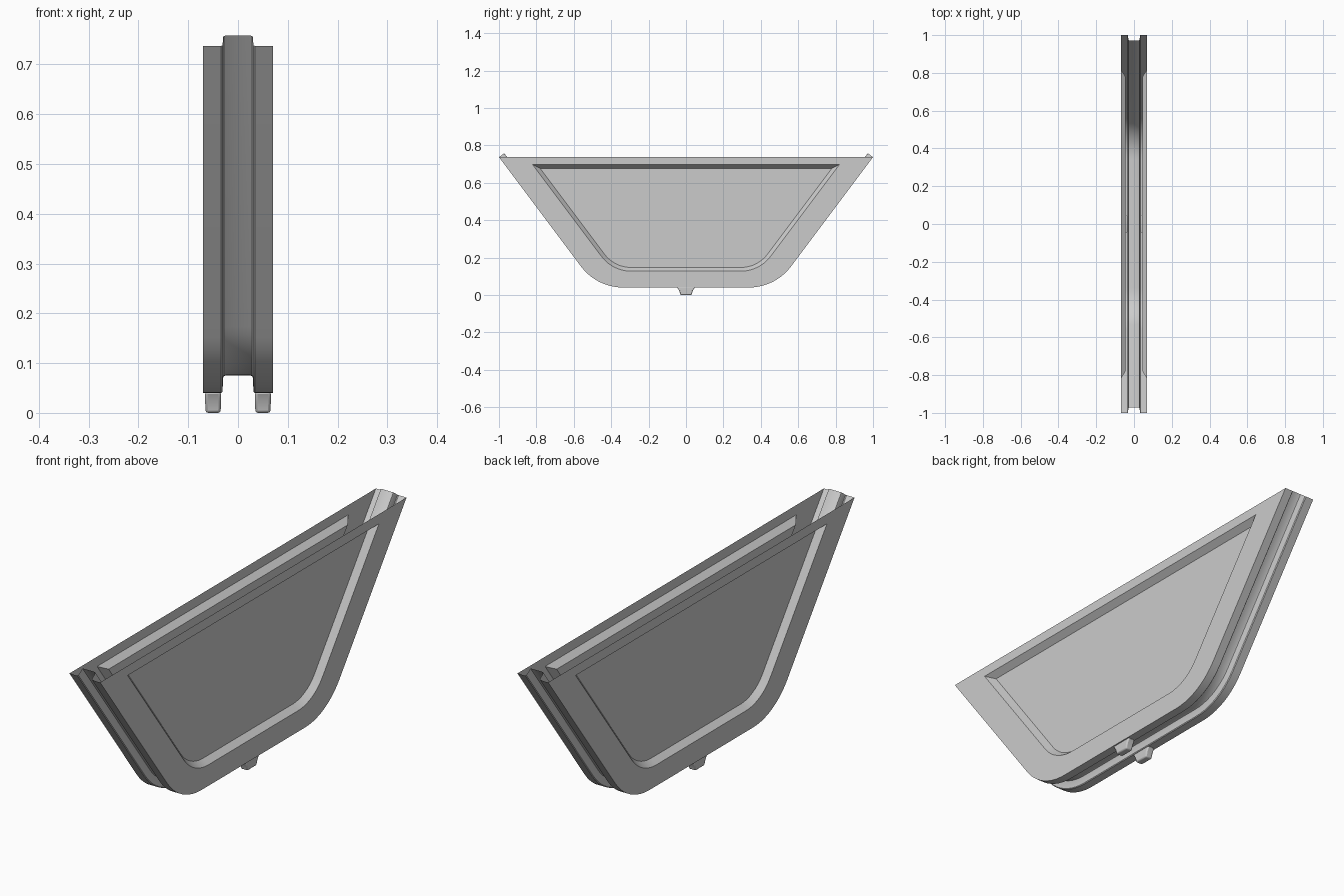
import bpy
import bmesh
import math
from mathutils import Vector

if "Cube" in bpy.data.objects:
    bpy.data.objects.remove(bpy.data.objects["Cube"], do_unlink=True)

metal = bpy.data.materials.new("light grey metal")
metal.use_nodes = True
metal.diffuse_color = (0.6, 0.6, 0.6, 1)
metal.node_tree.nodes["Principled BSDF"].inputs["Base Color"].default_value = (0.6, 0.6, 0.6, 1)

SLOPE = math.atan2(4, 3)   # tilt of the end walls
STEPS = 10


def trough(half_top, top, bottom, radius):
    """Open outline in y and z: sloped ends, rounded lower corners."""
    corner = half_top - (top - bottom) / math.tan(SLOPE)
    centre = corner - radius * math.tan(SLOPE / 2)
    right = []
    for i in range(STEPS + 1):
        a = SLOPE * i / STEPS
        right.append((centre + radius * math.sin(a), bottom + radius * (1 - math.cos(a))))
    right.append((half_top, top))
    return [(-y, z) for y, z in reversed(right)] + right


def loft(name, loops, out, closed=False, caps=()):
    """Skin a row of equal loops; faces point along out overall."""
    bm = bmesh.new()
    rows = [[bm.verts.new(p) for p in loop] for loop in loops]
    count = len(rows[0])
    for a, b in zip(rows, rows[1:]):
        for i in range(count if closed else count - 1):
            j = (i + 1) % count
            bm.faces.new((a[i], a[j], b[j], b[i]))
    for k in caps:
        bm.faces.new(rows[k])
    bmesh.ops.recalc_face_normals(bm, faces=bm.faces)
    facing = sum(f.normal.dot(Vector(out)) * f.calc_area() for f in bm.faces)
    if facing < 0:
        bmesh.ops.reverse_faces(bm, faces=bm.faces)
    mesh = bpy.data.meshes.new(name)
    bm.to_mesh(mesh)
    bm.free()
    mesh.materials.append(metal)
    obj = bpy.data.objects.new(name, mesh)
    bpy.context.collection.objects.link(obj)
    return obj


def smooth(obj):
    bpy.ops.object.select_all(action="DESELECT")
    obj.select_set(True)
    bpy.context.view_layer.objects.active = obj
    bpy.ops.object.shade_smooth_by_angle(angle=math.radians(30))


def at_x(x, outline):
    return [(x, y, z) for y, z in outline]


def rim(depth):
    """Outer outline moved inward, square to the wall."""
    return trough(1 - 0.8 * depth, 0.737 + 0.6 * depth, 0.04 + depth, 0.28 - depth)


# Side plates with a recessed panel, and a foot under each
for side, word in ((1, "left"), (-1, "right")):
    plate = loft(word + "_side_plate", [
        at_x(side * 0.07, rim(0)),
        at_x(side * 0.07, trough(0.82, 0.697, 0.127, 0.2)),
        at_x(side * 0.045, trough(0.78, 0.677, 0.147, 0.18)),
    ], (side, 0, 0), closed=True, caps=(-1,))
    smooth(plate)

    sections = []
    for z, hx, hy in ((0.042, 0.016, 0.048), (0.022, 0.016, 0.036), (0, 0.015, 0.03)):
        sections.append([(side * 0.05 + sx * hx, sy * hy, z)
                         for sx, sy in ((-1, -1), (1, -1), (1, 1), (-1, 1))])
    foot = loft(word + "_foot", sections, (0, 0, -1), closed=True, caps=(0, -1))
    bevel = foot.modifiers.new("rounded_edges", "BEVEL")
    bevel.width = 0.005
    bevel.segments = 2
    smooth(foot)

# Edge wall with a groove running along its middle
half = [(0.07, 0), (0.034, 0), (0.031, 0.003), (0.03, 0.03), (0.0285, 0.0335), (0.025, 0.035)]
section = half + [(-x, d) for x, d in reversed(half)]
wall = loft("grooved_edge_wall", [at_x(x, rim(d)) for x, d in section], (0, 0, -1))
smooth(wall)
